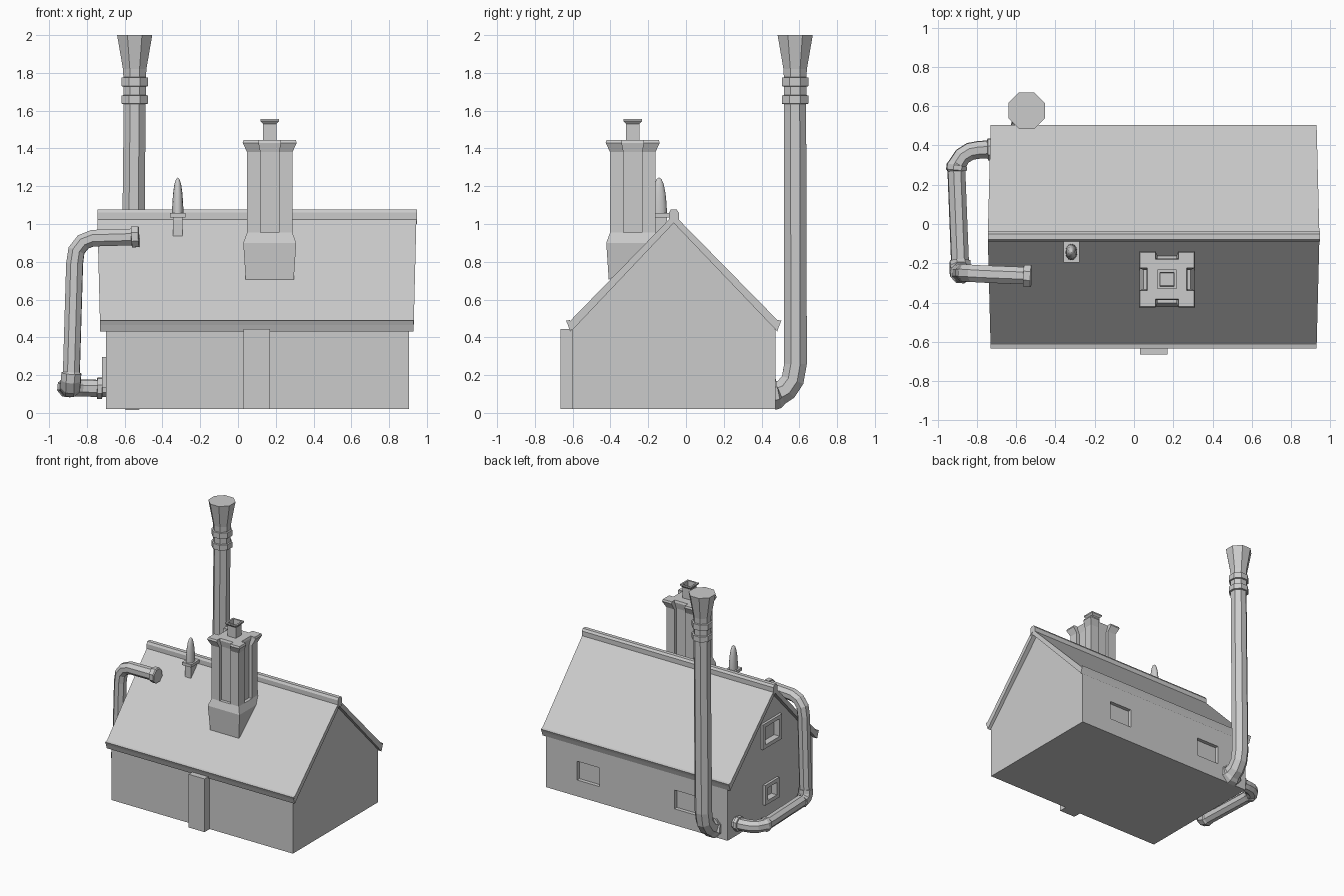
import bpy, math
from mathutils import Vector

if "Cube" in bpy.data.objects:
    bpy.data.objects.remove(bpy.data.objects["Cube"])


def mesh(name, verts, faces):
    me = bpy.data.meshes.new(name)
    me.from_pydata([tuple(v) for v in verts], [], faces)
    me.validate()
    ob = bpy.data.objects.new(name, me)
    bpy.context.collection.objects.link(ob)
    bpy.context.view_layer.objects.active = ob
    ob.select_set(True)
    bpy.ops.object.mode_set(mode='EDIT')
    bpy.ops.mesh.select_all(action='SELECT')
    bpy.ops.mesh.normals_make_consistent(inside=False)
    bpy.ops.object.mode_set(mode='OBJECT')
    ob.select_set(False)
    return ob


def loft(name, rings):
    """Skin a stack of equal-length rings and cap both ends."""
    n = len(rings[0])
    faces = [(i * n + j, i * n + (j + 1) % n, (i + 1) * n + (j + 1) % n, (i + 1) * n + j)
             for i in range(len(rings) - 1) for j in range(n)]
    faces += [tuple(range(n)), tuple(range((len(rings) - 1) * n, len(rings) * n))]
    return mesh(name, [v for r in rings for v in r], faces)


def box(name, x0, x1, y0, y1, z0, z1):
    return loft(name, [[(x0, y0, z), (x1, y0, z), (x1, y1, z), (x0, y1, z)] for z in (z0, z1)])


def prism_x(name, profile, x0, x1, flare=0.0):
    """Extrude a (y, z) profile along x; flare lengthens it towards the ridge."""
    return loft(name, [[(x + s * flare * (z - 0.45), y, z) for y, z in profile]
                       for x, s in ((x0, -1), (x1, 1))])


def square(cx, cy, h, z):
    return [(cx + a * h, cy + b * h, z) for a, b in ((-1, -1), (1, -1), (1, 1), (-1, 1))]


def tube(name, points, ref, sides=8):
    """Sweep a polygon along (x, y, z, apothem) points, carrying the frame along."""
    ps = [Vector(p[:3]) for p in points]
    u = Vector(ref)
    rings = []
    for i, p in enumerate(ps):
        t = (ps[min(i + 1, len(ps) - 1)] - ps[max(i - 1, 0)]).normalized()
        u = (u - t * u.dot(t)).normalized()
        v = t.cross(u)
        r = points[i][3] / math.cos(math.pi / sides)
        rings.append([p + r * (math.cos(a) * u + math.sin(a) * v)
                      for a in ((k + 0.5) * 2 * math.pi / sides for k in range(sides))])
    return loft(name, rings)


# House body with recessed windows
body = prism_x("house_body", [(-0.60, 0.02), (0.475, 0.02), (0.475, 0.44),
                              (-0.065, 1.01), (-0.60, 0.44)], -0.70, 0.905)
windows = [("back_window_a", (0.43, 0.63, 0.445, 0.55, 0.15, 0.30)),
           ("back_window_b", (-0.43, -0.23, 0.445, 0.55, 0.15, 0.30)),
           ("side_window_upper", (-0.80, -0.67, -0.155, 0.025, 0.62, 0.76)),
           ("side_window_lower", (-0.80, -0.67, -0.12, -0.005, 0.165, 0.265))]
for name, dims in windows:
    cutter = box(name + "_cutter", *dims)
    cutter.hide_render = True
    cutter.hide_viewport = False
    cutter.display_type = 'WIRE'
    m = body.modifiers.new(name, 'BOOLEAN')
    m.operation = 'DIFFERENCE'
    m.solver = 'EXACT'
    m.object = cutter
bpy.context.view_layer.objects.active = body
for m in list(body.modifiers):
    bpy.ops.object.modifier_apply(modifier=m.name)
for ob in [o for o in bpy.data.objects if o.name.endswith("_cutter")]:
    bpy.data.objects.remove(ob)

# Raised frames around the gable windows
for name, d in windows[2:]:
    y0, y1, z0, z1 = d[2:]
    w = 0.03
    for part, e in (("bottom", (y0 - w, y1 + w, z0 - w, z0)), ("top", (y0 - w, y1 + w, z1, z1 + w)),
                    ("front", (y0 - w, y0, z0, z1)), ("back", (y1, y1 + w, z0, z1))):
        box(f"{name}_frame_{part}", -0.72, -0.698, *e)

# Door slab
box("door", 0.03, 0.17, -0.665, -0.595, 0.02, 0.445)

# Roof slab, eave trims and ridge cap
prism_x("roof", [(-0.065, 1.05), (-0.62, 0.48), (-0.605, 0.435), (-0.065, 1.005),
                 (0.48, 0.435), (0.495, 0.48)], -0.73, 0.93, 0.025)
for name, s in (("front_eave", -1), ("back_eave", 1)):
    prism_x(name, [(-0.065 + s * d, z) for d, z in
                   ((0.535, 0.455), (0.548, 0.43), (0.56, 0.465), (0.57, 0.488), (0.55, 0.492))],
            -0.73, 0.93)
prism_x("ridge_cap", [(-0.09, 1.0), (-0.09, 1.06), (-0.08, 1.077), (-0.05, 1.077),
                      (-0.038, 1.06), (-0.038, 1.0), (-0.065, 1.03)], -0.745, 0.947)

# Chimney: base sitting on the slope, notched shaft, flared crown
CX, CY = 0.168, -0.282
base = [square(CX, CY, h, z) for h, z in ((0.127, 0.705), (0.14, 0.90), (0.12, 0.955))]
base[0] = [(x, y, 0.705 if y < CY else 0.88) for x, y, z in base[0]]
loft("chimney_base", base)


def notched(h, f, w, z):
    side = [(-h, -h), (-w, -h), (-w, -f), (w, -f), (w, -h)]
    ring = []
    for k in range(4):
        c, s = round(math.cos(k * math.pi / 2)), round(math.sin(k * math.pi / 2))
        ring += [(CX + c * x - s * y, CY + s * x + c * y, z) for x, y in side]
    return ring


loft("chimney_shaft", [notched(h, f, w, z) for h, f, w, z in
                       ((0.12, 0.095, 0.048, 0.92), (0.12, 0.095, 0.048, 1.38),
                        (0.143, 0.105, 0.058, 1.43), (0.138, 0.1, 0.058, 1.445))])

# Hollow chimney pot
loft("chimney_pot", [square(CX, CY, h, z) for h, z in
                     ((0.036, 1.44), (0.036, 1.53), (0.049, 1.545), (0.049, 1.555),
                      (0.036, 1.555), (0.032, 1.48))])

# Small roof vent: post, plate and rounded cone
box("vent_post", -0.345, -0.293, -0.175, -0.10, 0.90, 1.035)
box("vent_plate", -0.36, -0.278, -0.195, -0.088, 1.035, 1.058)
cone = loft("vent_cone", [[(-0.319 + r * math.cos(a), -0.143 + 1.4 * r * math.sin(a), z)
                           for a in (k * math.pi / 6 for k in range(12))]
                          for r, z in ((0.03, 1.055), (0.029, 1.10), (0.025, 1.16),
                                       (0.018, 1.21), (0.010, 1.236), (0.002, 1.245))])
cone.select_set(True)
bpy.context.view_layer.objects.active = cone
bpy.ops.object.shade_smooth_by_angle(angle=math.radians(50))
cone.select_set(False)

# Tall octagonal stack, bending out of the back wall, with two bands and a funnel
tube("tall_stack", [(-0.56, y, z, r) for y, z, r in
                    ((0.46, 0.10, 0.085), (0.49, 0.105, 0.08), (0.495, 0.107, 0.066),
                     (0.53, 0.125, 0.062), (0.565, 0.175, 0.06), (0.58, 0.26, 0.06))]
     + [(-0.547, 0.578, z, r) for z, r in
        ((1.635, 0.058), (1.637, 0.071), (1.68, 0.071), (1.682, 0.06), (1.728, 0.06),
         (1.73, 0.071), (1.775, 0.071), (1.777, 0.06), (1.82, 0.062), (2.0, 0.093))], (1, 0, 0))

# Side pipe: from the roof, down beside the gable, along it and into the wall
R, C = 0.044, 0.055
tube("side_pipe", [
    (-0.523, -0.265, 0.933, 0.047), (-0.526, -0.265, 0.933, C), (-0.562, -0.263, 0.931, C),
    (-0.564, -0.263, 0.931, R), (-0.77, -0.255, 0.925, R), (-0.82, -0.252, 0.905, R),
    (-0.855, -0.25, 0.86, R), (-0.865, -0.25, 0.79, R), (-0.882, -0.25, 0.215, R),
    (-0.882, -0.25, 0.21, 0.052), (-0.885, -0.245, 0.175, 0.052), (-0.886, -0.225, 0.145, 0.052),
    (-0.887, -0.19, 0.135, 0.052), (-0.887, -0.185, 0.135, R), (-0.905, 0.27, 0.135, R),
    (-0.905, 0.275, 0.135, 0.051), (-0.902, 0.30, 0.135, 0.051), (-0.90, 0.305, 0.135, R),
    (-0.875, 0.345, 0.133, R), (-0.835, 0.37, 0.132, R), (-0.79, 0.378, 0.131, R),
    (-0.747, 0.38, 0.13, R), (-0.745, 0.38, 0.13, C), (-0.72, 0.38, 0.13, C),
    (-0.718, 0.38, 0.13, R), (-0.69, 0.38, 0.13, R)], (0, 0, 1))
